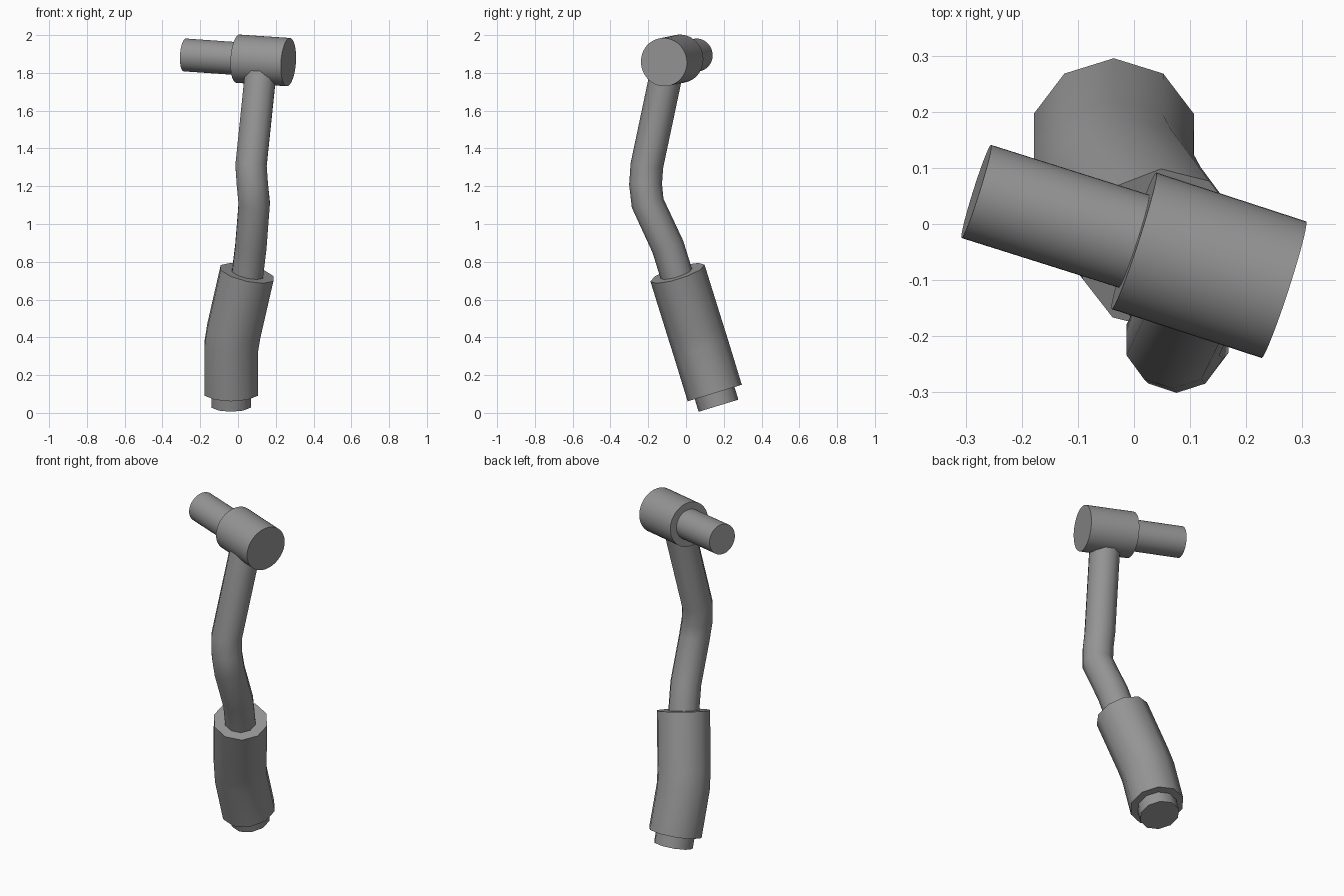
import bpy, bmesh, math
from mathutils import Vector

if "Cube" in bpy.data.objects:
    bpy.data.objects.remove(bpy.data.objects["Cube"], do_unlink=True)

grey = bpy.data.materials.new("mid grey")
colour = (0.3, 0.3, 0.3, 1)
grey.diffuse_color = colour
grey.use_nodes = True
grey.node_tree.nodes["Principled BSDF"].inputs["Base Color"].default_value = colour


def tube(name, path, radius, sides, side_axis=Vector((1, 0, 0))):
    """Sweep a regular polygon along a path and cap both ends."""
    pts = [Vector(p) for p in path]
    bm = bmesh.new()
    rings = []
    for i, p in enumerate(pts):
        before = (p - pts[i - 1]).normalized() if i else Vector()
        after = (pts[i + 1] - p).normalized() if i < len(pts) - 1 else Vector()
        t = (before + after).normalized()
        u = (side_axis - t * side_axis.dot(t)).normalized()
        v = t.cross(u)
        ring = []
        for k in range(sides):
            a = math.pi / 2 + math.tau * k / sides
            ring.append(bm.verts.new(p + radius * (u * math.cos(a) + v * math.sin(a))))
        rings.append(ring)
    for low, high in zip(rings, rings[1:]):
        for k in range(sides):
            n = (k + 1) % sides
            bm.faces.new((low[k], low[n], high[n], high[k]))
    bm.faces.new(rings[0][::-1])
    bm.faces.new(rings[-1])
    bmesh.ops.recalc_face_normals(bm, faces=bm.faces)
    mesh = bpy.data.meshes.new(name)
    bm.to_mesh(mesh)
    bm.free()
    mesh.materials.append(grey)
    obj = bpy.data.objects.new(name, mesh)
    bpy.context.collection.objects.link(obj)
    bpy.ops.object.select_all(action='DESELECT')
    obj.select_set(True)
    bpy.context.view_layer.objects.active = obj
    bpy.ops.object.shade_smooth_by_angle(angle=math.radians(45))
    return obj


# Grip: leaning, slightly bent handle with a narrower plug underneath
tube("grip", [(-0.036, 0.152, 0.105), (-0.036, 0.077, 0.35),
              (-0.022, 0.050, 0.435), (0.048, -0.045, 0.74)], 0.15, 10)
tube("base_plug", [(-0.037, 0.172, 0.038), (-0.037, 0.147, 0.12)], 0.11, 10)

# Neck: bent shaft from the grip up into the head
tube("neck", [(0.046, -0.040, 0.70), (0.068, -0.096, 0.88),
              (0.086, -0.203, 1.11), (0.076, -0.214, 1.21),
              (0.069, -0.207, 1.31), (0.124, -0.095, 1.84)], 0.087, 10)

# Head: wide cylinder and thinner cylinder on one shared axis
up = Vector((0, 0, 1))
tube("head", [(0.0, -0.030, 1.875), (0.267, -0.117, 1.857)], 0.128, 48, up)
tube("head_pin", [(-0.281, 0.058, 1.895), (0.02, -0.037, 1.874)], 0.087, 48, up)
